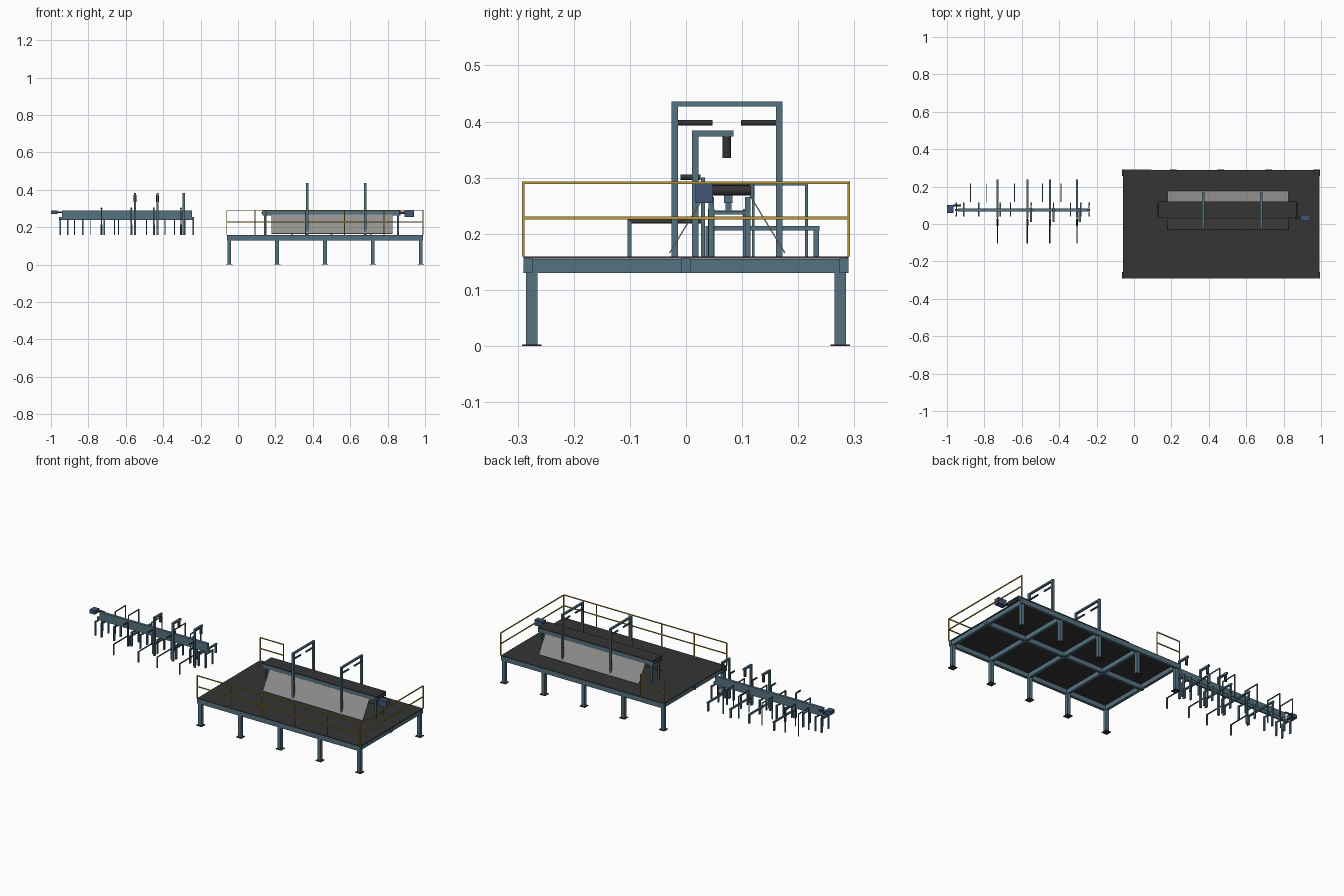
import bpy, bmesh, math
from mathutils import Vector, Matrix

if "Cube" in bpy.data.objects:
    bpy.data.objects.remove(bpy.data.objects["Cube"])


def material(name, rgb):
    m = bpy.data.materials.new(name)
    m.diffuse_color = (*rgb, 1)
    m.use_nodes = True
    m.node_tree.nodes["Principled BSDF"].inputs["Base Color"].default_value = m.diffuse_color
    return m


STEEL = material("slate_steel", (0.09, 0.17, 0.22))
BLUE = material("motor_blue", (0.05, 0.09, 0.18))
DARK = material("dark_rubber", (0.035, 0.035, 0.035))
YELLOW = material("rail_yellow", (0.5, 0.33, 0.04))
GREY = material("panel_grey", (0.29, 0.28, 0.27))


class Part:
    """Collects boxes and rods into one named mesh object."""

    def __init__(self, name, mat):
        self.name, self.mat, self.bm = name, mat, bmesh.new()

    def box(self, x0, x1, y0, y1, z0, z1):
        mid = Vector(((x0 + x1) / 2, (y0 + y1) / 2, (z0 + z1) / 2))
        size = Matrix.Diagonal((x1 - x0, y1 - y0, z1 - z0, 1))
        bmesh.ops.create_cube(self.bm, size=1, matrix=Matrix.Translation(mid) @ size)

    def post(self, x, y, z0, z1, w, d=None):
        d = d or w
        self.box(x - w / 2, x + w / 2, y - d / 2, y + d / 2, z0, z1)

    def rod(self, a, b, r, n=16):
        a, b = Vector(a), Vector(b)
        rot = (b - a).to_track_quat('Z', 'Y').to_matrix().to_4x4()
        bmesh.ops.create_cone(self.bm, cap_ends=True, segments=n, radius1=r, radius2=r,
                              depth=(b - a).length, matrix=Matrix.Translation((a + b) / 2) @ rot)

    def done(self, smooth=False):
        me = bpy.data.meshes.new(self.name)
        self.bm.to_mesh(me)
        self.bm.free()
        me.materials.append(self.mat)
        ob = bpy.data.objects.new(self.name, me)
        bpy.context.collection.objects.link(ob)
        if smooth:
            bpy.context.view_layer.objects.active = ob
            ob.select_set(True)
            bpy.ops.object.shade_smooth_by_angle(angle=math.radians(40))
            ob.select_set(False)


X0, X1, Y, DECK = -0.06, 0.99, 0.29, 0.16
leg_xs = [-0.047 + i * 0.256 for i in range(5)]

# platform: deck, beams, legs and foot plates
p = Part("deck_plate", DARK)
p.box(X0, X1, -Y, Y, 0.156, DECK)
p.done()
p = Part("deck_frame", STEEL)
for y in (-Y + 0.008, 0, Y - 0.008):
    p.box(X0, X1, y - 0.008, y + 0.008, 0.13, 0.156)
for x in leg_xs:
    p.box(x - 0.008, x + 0.008, -Y, Y, 0.1305, 0.1555)
p.done()
p = Part("platform_legs", STEEL)
feet = Part("foot_plates", DARK)
for x in leg_xs:
    for y in (-0.275, 0.275):
        p.post(x, y, 0.003, 0.131, 0.02)
        feet.post(x, y, 0, 0.003, 0.035)
p.done()
feet.done()

# guard rails: full front, full right end, short piece at back left
p = Part("guard_rails", YELLOW)
w = 0.0025
for z in (0.228, 0.291):
    p.box(X0, X1, -Y - w, -Y + w, z - w, z + w)
    p.box(X1 - w, X1 + w, -Y, Y, z - w, z + w)
    p.box(X0, 0.09, Y - w, Y + w, z - w, z + w)
for i in range(6):
    p.post(X0 + i * 0.21, -Y, DECK, 0.291, 2 * w)
for x in (X0, 0.09, X1):
    p.post(x, Y, DECK, 0.291, 2 * w)
p.done()

# belt conveyor on the platform
p = Part("platform_conveyor_frame", STEEL)
for y in (0.038, 0.117):
    p.box(0.13, 0.87, y - 0.003, y + 0.003, 0.264, 0.288)
for x in (0.145, 0.29, 0.5, 0.71, 0.855):
    for y in (0.045, 0.11):
        p.post(x, y, DECK, 0.266, 0.01)
    p.box(x - 0.004, x + 0.004, 0.045, 0.11, 0.234, 0.24)
p.done()
p = Part("platform_conveyor_belt", DARK)
p.box(0.135, 0.865, 0.04, 0.115, 0.268, 0.286)
p.box(0.13, 0.87, 0.034, 0.121, 0.286, 0.292)
p.done()
p = Part("belt_end_rollers", DARK)
for x in (0.135, 0.865):
    p.rod((x, 0.04, 0.277), (x, 0.116, 0.277), 0.009)
p.rod((0.86, 0.033, 0.277), (0.90, 0.033, 0.277), 0.007)
p.done(True)

# sloped side panels
for name, s in (("front_slope_panel", -1), ("back_slope_panel", 1)):
    bm = bmesh.new()
    mid = 0.0735
    prof = [(mid + s * 0.042, 0.268), (mid + s * 0.104, 0.166),
            (mid + s * 0.102, 0.165), (mid + s * 0.040, 0.267)]
    a = [bm.verts.new((0.18, y, z)) for y, z in prof]
    f = bm.faces.new(a)
    r = bmesh.ops.extrude_face_region(bm, geom=[f])
    bmesh.ops.translate(bm, vec=(0.645, 0, 0),
                        verts=[v for v in r["geom"] if isinstance(v, bmesh.types.BMVert)])
    bmesh.ops.recalc_face_normals(bm, faces=bm.faces)
    part = Part(name, GREY)
    part.bm.free()
    part.bm = bm
    part.done()

# gantry arches with sensor tubes
p = Part("gantry_arches", STEEL)
t = Part("gantry_tubes", DARK)
for x in (0.37, 0.68):
    for y in (-0.02, 0.166):
        p.post(x, y, DECK, 0.435, 0.012)
    p.box(x - 0.006, x + 0.006, -0.026, 0.172, 0.427, 0.436)
    t.rod((x, -0.015, 0.398), (x, 0.047, 0.398), 0.005)
    t.rod((x, 0.098, 0.398), (x, 0.161, 0.398), 0.005)
p.done()
t.done(True)

# drive motors of both conveyors
p = Part("drive_motors", BLUE)
p.box(0.89, 0.942, 0.017, 0.048, 0.255, 0.289)
p.box(-1.0, -0.965, 0.06, 0.102, 0.27, 0.291)
p.done()
p = Part("motor_shaft", DARK)
p.rod((-0.966, 0.098, 0.28), (-0.925, 0.098, 0.28), 0.005)
p.done(True)

# long narrow feed conveyor
p = Part("feed_conveyor_beam", STEEL)
p.box(-0.94, -0.245, 0.068, 0.083, 0.255, 0.29)
p.box(-0.957, -0.235, 0.07, 0.081, 0.24, 0.256)
p.done()
p = Part("feed_conveyor_legs", STEEL)
for x in (-0.95, -0.91, -0.83, -0.715, -0.66, -0.55, -0.43, -0.34, -0.285, -0.24):
    for y in (0.045, 0.108):
        p.post(x, y, DECK, 0.244, 0.007, 0.012)
    p.box(x - 0.003, x + 0.003, 0.04, 0.114, 0.234, 0.242)
p.done()

# wide side brackets: steel at the back, dark arm on a post at the front
b = Part("back_brackets", STEEL)
f = Part("front_bracket_posts", STEEL)
a = Part("front_bracket_arms", DARK)
for x in (-0.73, -0.57, -0.45, -0.305):
    b.box(x - 0.005, x + 0.005, 0.035, 0.238, 0.206, 0.214)
    b.post(x, 0.232, DECK, 0.207, 0.01)
    b.post(x, 0.04, DECK, 0.207, 0.01)
    f.post(x, -0.101, DECK, 0.224, 0.007)
    f.post(x, 0.03, DECK, 0.3, 0.007)
    a.rod((x, -0.104, 0.222), (x, 0.028, 0.222), 0.0035)
    a.rod((x, -0.01, 0.301), (x, 0.026, 0.301), 0.005)
b.done()
f.done()
a.done(True)

# thin guide hoops at the back
p = Part("guide_hoops", STEEL)
for x in (-0.875, -0.79, -0.64, -0.49, -0.39):
    for y in (0.12, 0.215):
        p.post(x, y, DECK, 0.291, 0.005)
    p.box(x - 0.0025, x + 0.0025, 0.118, 0.217, 0.286, 0.291)
p.done()

# overhead sensor stands
p = Part("sensor_stands", STEEL)
s = Part("hanging_sensors", DARK)
for x in (-0.55, -0.43, -0.29):
    p.post(x, 0.0165, DECK, 0.384, 0.011)
    p.box(x - 0.0055, x + 0.0055, 0.011, 0.085, 0.373, 0.384)
    s.rod((x, 0.0725, 0.335), (x, 0.0725, 0.373), 0.0075)
p.done()
s.done(True)
